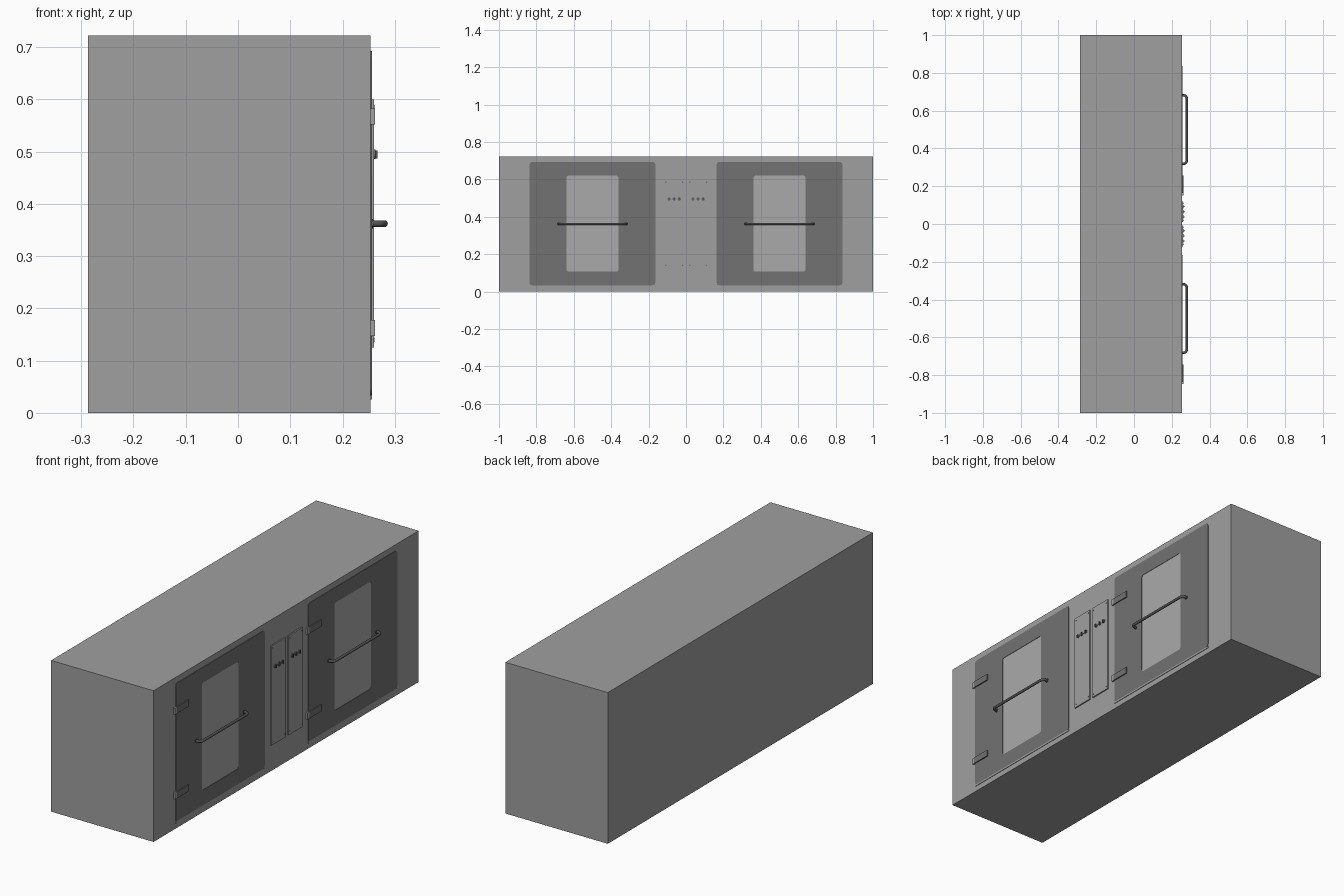
import bpy
import math
from mathutils import Matrix

cube = bpy.data.objects.get("Cube")
if cube:
    bpy.data.objects.remove(cube, do_unlink=True)


def material(name, value):
    mat = bpy.data.materials.new(name)
    mat.use_nodes = True
    colour = (value, value, value, 1)
    mat.diffuse_color = colour
    mat.node_tree.nodes["Principled BSDF"].inputs["Base Color"].default_value = colour
    return mat


BODY = material("cabinet grey", 0.35)
DOOR = material("door dark grey", 0.17)
GLASS = material("window light grey", 0.40)
METAL = material("handle charcoal", 0.09)

FACE = 0.254          # x of the cabinet's working face
HEIGHT = 0.722


def box(name, x, y, z, mat):
    size = [b - a for a, b in (x, y, z)]
    centre = [(a + b) / 2 for a, b in (x, y, z)]
    bpy.ops.mesh.primitive_cube_add(size=1, location=centre)
    obj = bpy.context.object
    obj.name = name
    obj.data.transform(Matrix.Diagonal((*size, 1)))
    obj.data.materials.append(mat)
    return obj


def disc(name, x, y, z, radius, depth, mat, sides=12):
    bpy.ops.mesh.primitive_cylinder_add(
        vertices=sides, radius=radius, depth=depth,
        location=(x + depth / 2, y, z), rotation=(0, math.pi / 2, 0))
    obj = bpy.context.object
    obj.name = name
    obj.data.materials.append(mat)
    return obj


def arc(cx, cy, radius, start, steps=5):
    """Quarter turn of points, counterclockwise from the start angle."""
    turns = [start + math.pi / 2 * i / steps for i in range(steps + 1)]
    return [(cx + radius * math.cos(t), cy + radius * math.sin(t)) for t in turns]


def rounded_rect(y, z, radius):
    corners = [(y[1] - radius, z[1] - radius), (y[0] + radius, z[1] - radius),
               (y[0] + radius, z[0] + radius), (y[1] - radius, z[0] + radius)]
    points = []
    for i, (cy, cz) in enumerate(corners):
        points += arc(cy, cz, radius, i * math.pi / 2)
    return points


def add_curve(name, outlines, mat, closed):
    data = bpy.data.curves.new(name, "CURVE")
    data.dimensions = "2D" if closed else "3D"
    for outline in outlines:
        spline = data.splines.new("POLY")
        spline.points.add(len(outline) - 1)
        for point, co in zip(spline.points, outline):
            point.co = (*co, 0, 1) if len(co) == 2 else (*co, 1)
        spline.use_cyclic_u = closed
    obj = bpy.data.objects.new(name, data)
    bpy.context.collection.objects.link(obj)
    data.materials.append(mat)
    return obj


def to_mesh(obj):
    bpy.ops.object.select_all(action="DESELECT")
    obj.select_set(True)
    bpy.context.view_layer.objects.active = obj
    bpy.ops.object.convert(target="MESH")
    return bpy.context.object


def plate(name, outlines, x, mat):
    """Outlines in the y-z plane, filled and thickened along x."""
    obj = add_curve(name, outlines, mat, True)
    obj.data.fill_mode = "BOTH"
    obj.data.extrude = (x[1] - x[0]) / 2
    obj.location.x = (x[0] + x[1]) / 2
    obj.rotation_euler = (math.pi / 2, 0, math.pi / 2)
    return to_mesh(obj)


def handle(name, y, z, mat):
    """Round bar on two bent feet."""
    reach, bend = 0.2803, 0.018
    half = [(reach - bend + bend * math.sin(t), y[1] - bend + bend * math.cos(t))
            for t in [math.pi / 2 * i / 6 for i in range(7)]]
    right = [(FACE, y[1])] + half
    mid = (y[0] + y[1]) / 2
    left = [(px, 2 * mid - py) for px, py in reversed(right)]
    path = [(px, py, z) for px, py in right + left]
    obj = add_curve(name, [path], mat, False)
    obj.data.bevel_depth = 0.0065
    obj.data.bevel_resolution = 3
    obj.data.use_fill_caps = True
    obj = to_mesh(obj)
    bpy.ops.object.shade_smooth_by_angle(angle=math.radians(40))
    return obj


# Cabinet
box("cabinet_body", (-0.287, FACE), (-1, 1), (0, HEIGHT), BODY)

# Doors with window, sill, handle and hinges
for side, c in (("right", -0.5), ("left", 0.5)):
    door_y = (c - 0.336, c + 0.336)
    window = rounded_rect((c - 0.139, c + 0.139), (0.107, 0.62), 0.012)
    plate(f"{side}_door", [rounded_rect(door_y, (0.034, 0.693), 0.014), window],
          (FACE - 0.001, FACE + 0.0025), DOOR)
    plate(f"{side}_window", [window], (FACE - 0.001, FACE + 0.0006), GLASS)
    box(f"{side}_door_sill", (FACE - 0.001, FACE + 0.0025), door_y, (0.026, 0.034), BODY)
    handle(f"{side}_door_handle", (c - 0.181, c + 0.181), 0.362, METAL)
    for foot in (-0.181, 0.181):
        disc(f"{side}_handle_foot", FACE, c + foot, 0.362, 0.009, 0.004, METAL, 16)
    for level, z in (("lower", 0.147), ("upper", 0.552)):
        edge = c - 0.336
        zs = (z, z + 0.031)
        box(f"{side}_{level}_hinge_leaf", (FACE, FACE + 0.008), (edge, c - 0.244), zs, DOOR)
        box(f"{side}_{level}_hinge_block", (FACE, FACE + 0.008), (edge - 0.012, edge), zs, BODY)

# Control panels with switches and corner screws
for side, c in (("right", -0.063), ("left", 0.065)):
    box(f"{side}_control_panel", (FACE, FACE + 0.006), (c - 0.055, c + 0.055),
        (0.125, 0.60), BODY)
    for i in (-1, 0, 1):
        y = c + i * 0.027
        disc(f"{side}_switch_collar", FACE + 0.006, y, 0.495, 0.009, 0.003, DOOR)
        box(f"{side}_switch_lever", (FACE + 0.008, FACE + 0.013), (y - 0.003, y + 0.003),
            (0.487, 0.502), METAL)
    for dy in (-0.045, 0.045):
        for z in (0.14, 0.585):
            disc(f"{side}_panel_screw", FACE + 0.006, c + dy, z, 0.004, 0.001, DOOR, 8)
